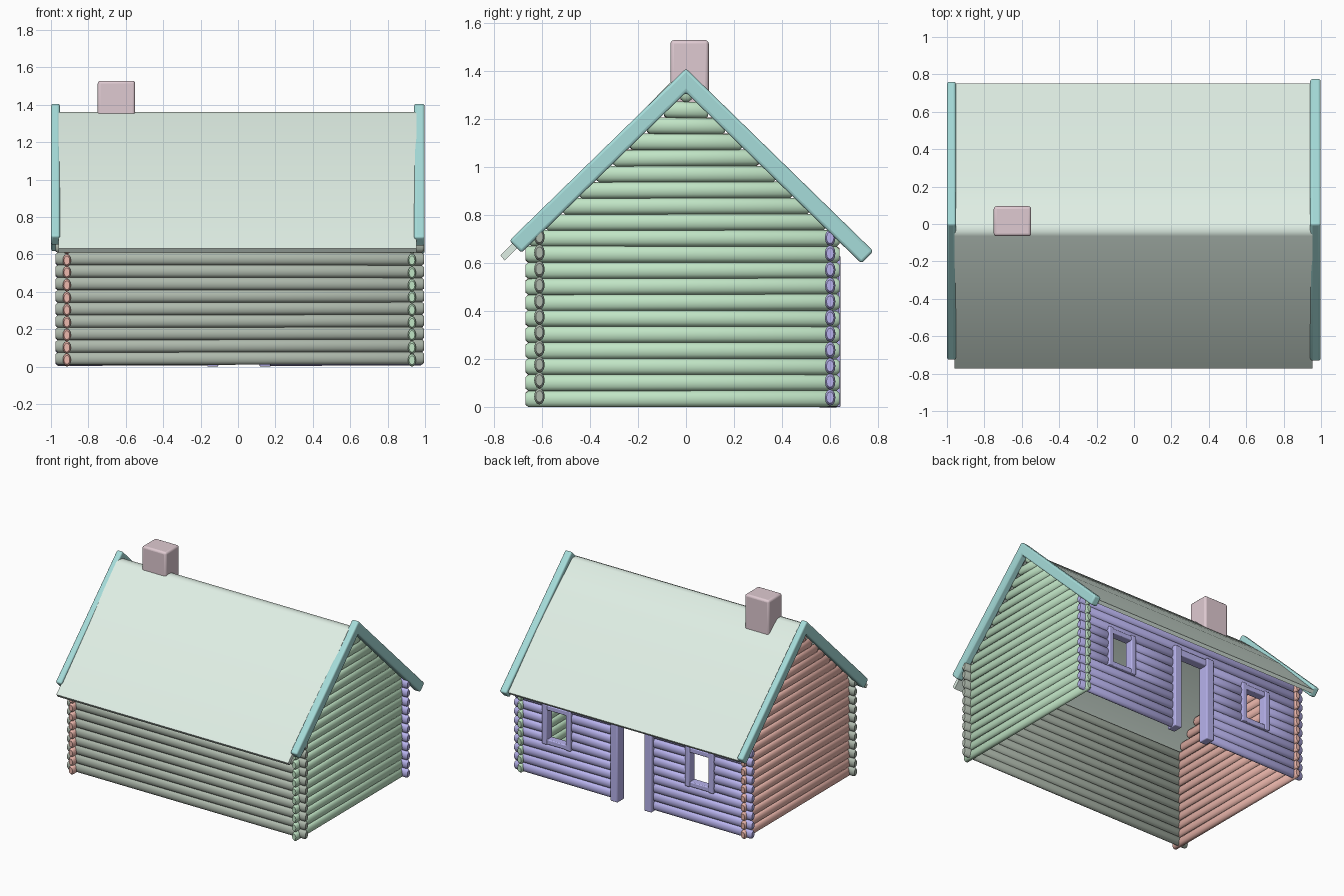
import bpy, bmesh, math, random
from mathutils import Vector

if "Cube" in bpy.data.objects:
    bpy.data.objects.remove(bpy.data.objects["Cube"])

random.seed(4)
STEP, BASE = 0.0668, 0.039          # log spacing and centre of the lowest log
LX, RX, FY, BY = -0.915, 0.93, -0.61, 0.60   # wall centre lines


def finish(name, bm, color, angle=40, bevel=0):
    bmesh.ops.recalc_face_normals(bm, faces=bm.faces)
    me = bpy.data.meshes.new(name)
    bm.to_mesh(me)
    bm.free()
    ob = bpy.data.objects.new(name, me)
    bpy.context.collection.objects.link(ob)
    mat = bpy.data.materials.new(name + "_colour")
    mat.diffuse_color = (*color, 1)
    mat.use_nodes = True
    mat.node_tree.nodes["Principled BSDF"].inputs["Base Color"].default_value = mat.diffuse_color
    me.materials.append(mat)
    if bevel:
        mod = ob.modifiers.new("bevel", 'BEVEL')
        mod.width, mod.segments = bevel, 3
    bpy.ops.object.select_all(action='DESELECT')
    ob.select_set(True)
    bpy.context.view_layer.objects.active = ob
    bpy.ops.object.shade_smooth_by_angle(angle=math.radians(angle))
    return ob


def log(bm, a, b, z, axis, at, sides=12):
    """Oval log from a to b along the axis, with slightly rounded ends."""
    tilt = random.uniform(-0.002, 0.002)
    rings = []
    for p, s in ((a, 0.7), (a + 0.012, 1), (b - 0.012, 1), (b, 0.7)):
        dz = tilt if p < (a + b) / 2 else -tilt
        ring = []
        for i in range(sides):
            t = 2 * math.pi * i / sides
            d, h = at + 0.022 * s * math.cos(t), z + dz + 0.034 * s * math.sin(t)
            ring.append(bm.verts.new((p, d, h) if axis == 'x' else (d, p, h)))
        rings.append(ring)
    for r, q in zip(rings, rings[1:]):
        for i in range(sides):
            j = (i + 1) % sides
            bm.faces.new((r[i], r[j], q[j], q[i]))
    bm.faces.new(rings[0])
    bm.faces.new(rings[-1])


def prism(bm, profile, x0, x1):
    """Extrude a y-z outline along x."""
    f = bm.faces.new([bm.verts.new((x0, y, z)) for y, z in profile])
    new = bmesh.ops.extrude_face_region(bm, geom=[f])['geom']
    bmesh.ops.translate(bm, vec=(x1 - x0, 0, 0),
                        verts=[v for v in new if isinstance(v, bmesh.types.BMVert)])


def box(bm, x0, x1, y0, y1, z0, z1):
    prism(bm, [(y0, z0), (y1, z0), (y1, z1), (y0, z1)], x0, x1)


# Front wall, solid
bm = bmesh.new()
for i in range(11):
    log(bm, -0.975, 0.995, BASE + 0.005 + i * 0.0665, 'x', FY)
finish("front_wall", bm, (0.42, 0.48, 0.41))

# Back wall, interrupted by a doorway and two windows
openings = [(-0.64, -0.46, 0.29, 0.54), (-0.13, 0.14, -1, 0.58), (0.54, 0.72, 0.29, 0.54)]
bm = bmesh.new()
for i in range(11):
    z, start = BASE + i * STEP, -0.975
    for x0, x1, z0, z1 in openings:
        if z0 < z < z1:
            log(bm, start, x0, z, 'x', BY)
            start = x1
    log(bm, start, 0.99, z, 'x', BY)
finish("back_wall", bm, (0.48, 0.45, 0.85))

# Window and door frames
Y0, Y1 = BY - 0.032, BY + 0.034
for name, c in (("left_window_frame", -0.55), ("right_window_frame", 0.63)):
    bm = bmesh.new()
    for s in (-1, 1):
        box(bm, c + s * 0.098 - 0.02, c + s * 0.098 + 0.02, Y0, Y1, 0.27, 0.57)
    for z in (0.29, 0.545):
        box(bm, c - 0.09, c + 0.09, Y0, Y1 - 0.005, z - 0.018, z + 0.018)
    finish(name, bm, (0.48, 0.45, 0.85), 30, 0.006)
bm = bmesh.new()
for x in (-0.135, 0.145):
    box(bm, x - 0.03, x + 0.03, Y0 - 0.005, Y1 + 0.01, 0.0, 0.63)
box(bm, -0.12, 0.13, Y0, Y1, 0.57, 0.62)
finish("door_frame", bm, (0.48, 0.45, 0.85), 30, 0.007)

# Gable walls, upper logs shortened to follow the roof
for name, x, col in (("left_wall", LX, (0.85, 0.48, 0.42)), ("right_wall", RX, (0.53, 0.78, 0.56))):
    bm = bmesh.new()
    for i in range(20):
        z = BASE - 0.004 + i * STEP
        reach = (1.325 - z) / 0.95
        if reach > 0.02:
            log(bm, -min(0.668, reach), min(0.638, reach), z, 'y', x)
    finish(name, bm, col)

# Roof, a thin folded sheet with a softened ridge
top = [(-0.772, 0.632), (-0.065, 1.352), (-0.04, 1.362), (0.0, 1.357),
       (0.2, 1.185), (0.4, 1.005), (0.6, 0.80), (0.752, 0.645)]
under = [(0.735, 0.625), (0.6, 0.765), (0.4, 0.965), (0.2, 1.145), (0.0, 1.318),
         (-0.04, 1.32), (-0.755, 0.61)]
bm = bmesh.new()
prism(bm, top + under, -0.96, 0.955)
finish("roof", bm, (0.74, 0.86, 0.78), 50)

# Gable trim boards
for name, x0, x1, fy, by in (("left_roof_trim", -1.0, -0.952, 0.73, 0.765),
                             ("right_roof_trim", 0.942, 0.998, 0.735, 0.78)):
    bm = bmesh.new()

    def edge(y, peak):
        return peak - 0.975 * y
    prism(bm, [(0, 1.41), (by, edge(by, 1.41)), (by - 0.05, edge(by - 0.05, 1.31)), (0, 1.31),
               (-fy + 0.05, edge(fy - 0.05, 1.31)), (-fy, edge(fy, 1.41))], x0, x1)
    finish(name, bm, (0.38, 0.72, 0.70), 40, 0.012)

# Chimney
bm = bmesh.new()
box(bm, -0.75, -0.55, -0.065, 0.095, 1.24, 1.528)
finish("chimney", bm, (0.74, 0.59, 0.64), 40, 0.015)
